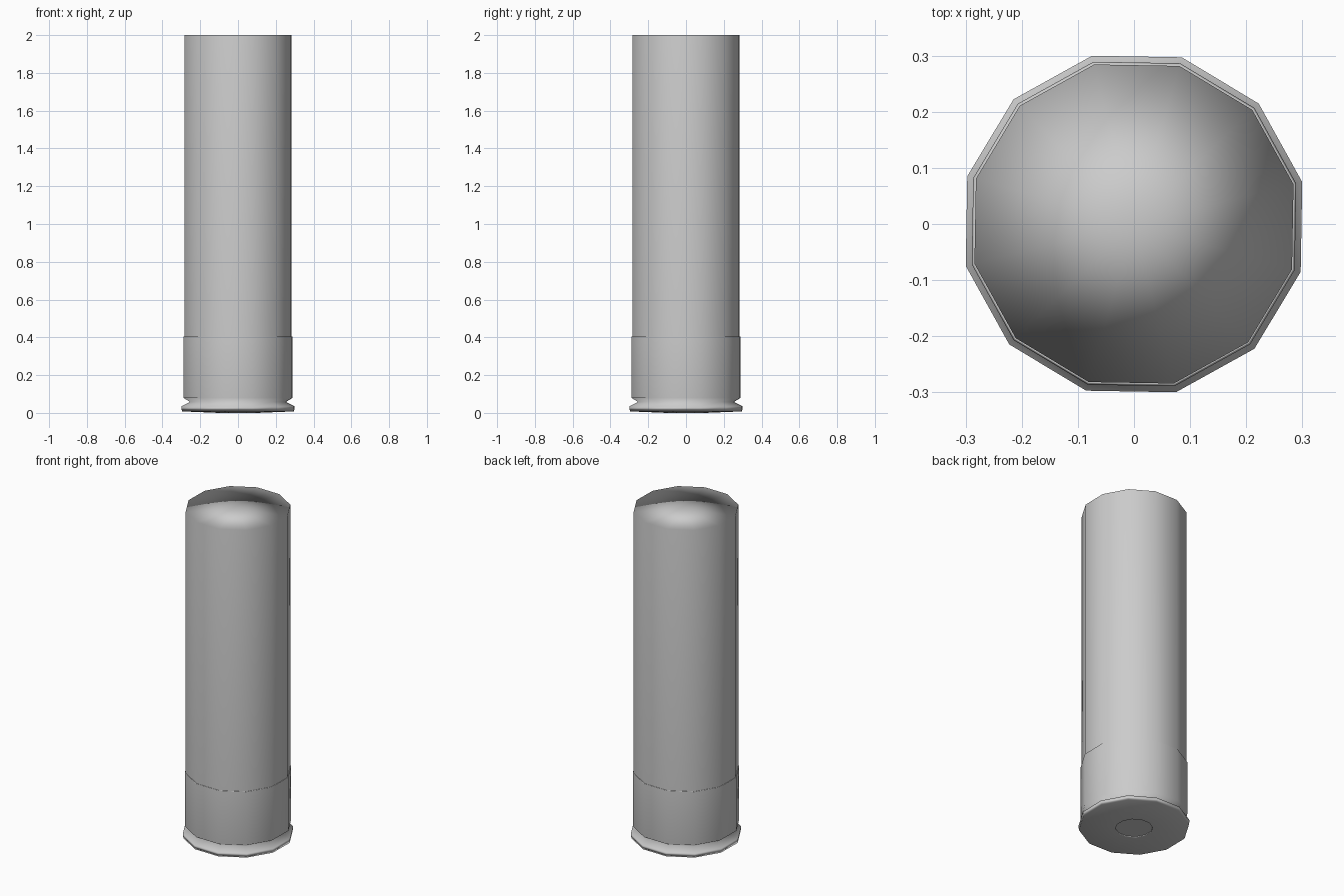
import bpy, bmesh, math

SIDES = 12
TURN = math.radians(14)

cube = bpy.data.objects.get("Cube")
if cube:
    bpy.data.objects.remove(cube, do_unlink=True)

# One plain grey for the whole model
grey = bpy.data.materials.new("plain_grey")
grey.use_nodes = True
colour = (0.6, 0.6, 0.6, 1)
grey.diffuse_color = colour
for node in grey.node_tree.nodes:
    if node.type == 'BSDF_PRINCIPLED':
        node.inputs["Base Color"].default_value = colour


def lathe(name, profile):
    """Spin (radius, z) points, bottom to top, into a twelve-sided smooth part."""
    bm = bmesh.new()
    rings = []
    for r, z in profile:
        if r == 0:
            rings.append([bm.verts.new((0, 0, z))] * SIDES)
            continue
        angles = [TURN + math.tau * i / SIDES for i in range(SIDES)]
        rings.append([bm.verts.new((r * math.cos(a), r * math.sin(a), z)) for a in angles])
    for low, high in zip(rings, rings[1:]):
        for i in range(SIDES):
            j = (i + 1) % SIDES
            corners = dict.fromkeys((low[i], low[j], high[j], high[i]))
            bm.faces.new(list(corners)).smooth = True
    mesh = bpy.data.meshes.new(name)
    bm.to_mesh(mesh)
    bm.free()
    mesh.materials.append(grey)
    ob = bpy.data.objects.new(name, mesh)
    bpy.context.collection.objects.link(ob)
    # Large faces lead the shading, so the long wall stays even
    mod = ob.modifiers.new("area_normals", 'WEIGHTED_NORMAL')
    mod.mode = 'FACE_AREA'
    return ob


# Long tube with a closed flat top
lathe("tube", [(0.293, 0.405), (0.293, 2.0), (0, 2.0)])

# Base cup with flared rim, groove and a small step up to the tube
lathe("base_cup", [(0.104, 0.01), (0.104, 0), (0.306, 0.008), (0.309, 0.035),
                   (0.262, 0.058), (0.298, 0.08), (0.298, 0.405), (0.293, 0.405)])

# Round insert in the middle of the underside
lathe("base_insert", [(0, 0.008), (0.104, 0.008)])
